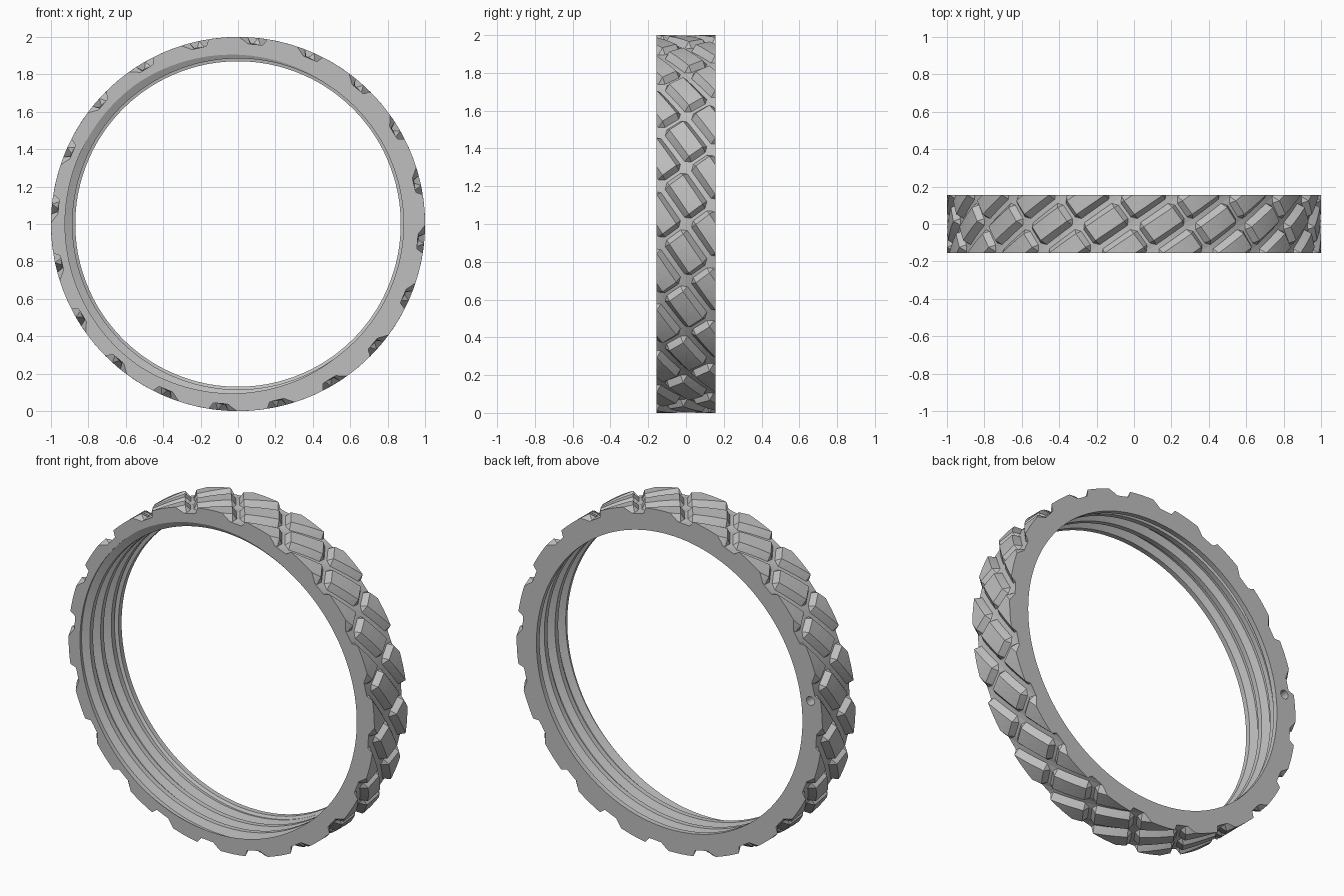
import bpy, bmesh, math

if "Cube" in bpy.data.objects:
    bpy.data.objects.remove(bpy.data.objects["Cube"])

TAU = 2 * math.pi
HALF = 0.155            # half width of the ring
N = 20                  # ribs and cross grooves around the ring
P = TAU / N
RIB, CROSS = -1.5, 0.75  # slant of ribs and cross grooves (angle per unit y)
DEPTH = 0.036

bm = bmesh.new()


def point(r, ang, y):
    return (r * math.cos(ang), y, 1 + r * math.sin(ang))


def ramp(t, floor, top):
    """1 in the groove floor, 0 on the block top, straight slope between."""
    d = min(t, 1 - t)
    return max(0.0, min(1.0, (top - d) / (top - floor)))


# Tread: slanted cells with bevelled blocks between two sets of grooves
us = [0, 0.08, 0.24, 0.41, 0.59, 0.76, 0.92, 1]
vs = [0, 0.035, 0.13, 0.38, 0.62, 0.87, 0.965, 1]
for i in range(N):
    for j in range(-4, 4):
        grid = []
        for u in us:
            row = []
            for v in vs:
                y = (u - v - j) * P / (CROSS - RIB)
                ang = P * (i + u) + RIB * y
                cut = max(ramp(u, 0.08, 0.24), 0.9 * ramp(v, 0.035, 0.13))
                row.append(bm.verts.new(point(1 - DEPTH * cut, ang, y)))
            grid.append(row)
        for a in range(len(us) - 1):
            for b in range(len(vs) - 1):
                bm.faces.new((grid[a][b], grid[a + 1][b],
                              grid[a + 1][b + 1], grid[a][b + 1]))
bmesh.ops.remove_doubles(bm, verts=bm.verts, dist=1e-5)
# Split the miters cleanly, then trim the tread to the ring width
bmesh.ops.triangulate(bm, faces=bm.faces[:])
for side in (-1, 1):
    bmesh.ops.bisect_plane(bm, geom=bm.verts[:] + bm.edges[:] + bm.faces[:],
                           plane_co=(0, side * HALF, 0), plane_no=(0, side, 0),
                           clear_outer=True)

# Bore: spiral thread, then a plain lip at the back
PITCH, END, COLS = 0.1, 0.115, 144
VALLEY, CREST, LIP = 0.925, 0.885, 0.87


def bore_radius(y, ang):
    t = ((y + HALF) / PITCH - ang / TAU) % 1
    return VALLEY - (VALLEY - CREST) * ramp(t, 0.15, 0.35)


phases = [k + f for k in range(-2, 5) for f in (0.15, 0.35, 0.65, 0.85)]
previous = None
for c in range(COLS + 1):
    ang = TAU * c / COLS
    column = []
    for ph in phases:
        y = -HALF + PITCH * (ph + ang / TAU)
        y = max(-HALF, min(END, y))
        column.append(bm.verts.new(point(bore_radius(y, ang), ang, y)))
    for y in (END + 0.01, HALF):
        column.append(bm.verts.new(point(LIP, ang, y)))
    if previous:
        for k in range(len(column) - 1):
            bm.faces.new((previous[k], previous[k + 1], column[k + 1], column[k]))
    previous = column

# Small blind hole in the back face
hx, hz, hr = -0.922, 1.135, 0.026
rims = [[bm.verts.new((hx + hr * math.cos(TAU * k / 20), y,
                       hz + hr * math.sin(TAU * k / 20))) for k in range(20)]
        for y in (HALF, HALF - 0.08)]
for k in range(20):
    n = (k + 1) % 20
    bm.faces.new((rims[0][k], rims[0][n], rims[1][n], rims[1][k]))
bm.faces.new(rims[1])

bmesh.ops.remove_doubles(bm, verts=bm.verts, dist=2e-5)
bmesh.ops.dissolve_degenerate(bm, dist=1e-5, edges=bm.edges[:])

# Flat side faces between tread, bore and hole
for side in (-1, 1):
    rim = [e for e in bm.edges if e.is_boundary
           and all(abs(v.co.y - side * HALF) < 1e-4 for v in e.verts)]
    bmesh.ops.triangle_fill(bm, edges=rim, use_beauty=True, normal=(0, side, 0))
bmesh.ops.recalc_face_normals(bm, faces=bm.faces[:])

mesh = bpy.data.meshes.new("tread_ring")
bm.to_mesh(mesh)
bm.free()
ring = bpy.data.objects.new("tread_ring", mesh)
bpy.context.collection.objects.link(ring)

grey = bpy.data.materials.new("light_grey")
grey.diffuse_color = (0.52, 0.52, 0.52, 1)
grey.use_nodes = True
grey.node_tree.nodes["Principled BSDF"].inputs["Base Color"].default_value = grey.diffuse_color
mesh.materials.append(grey)
